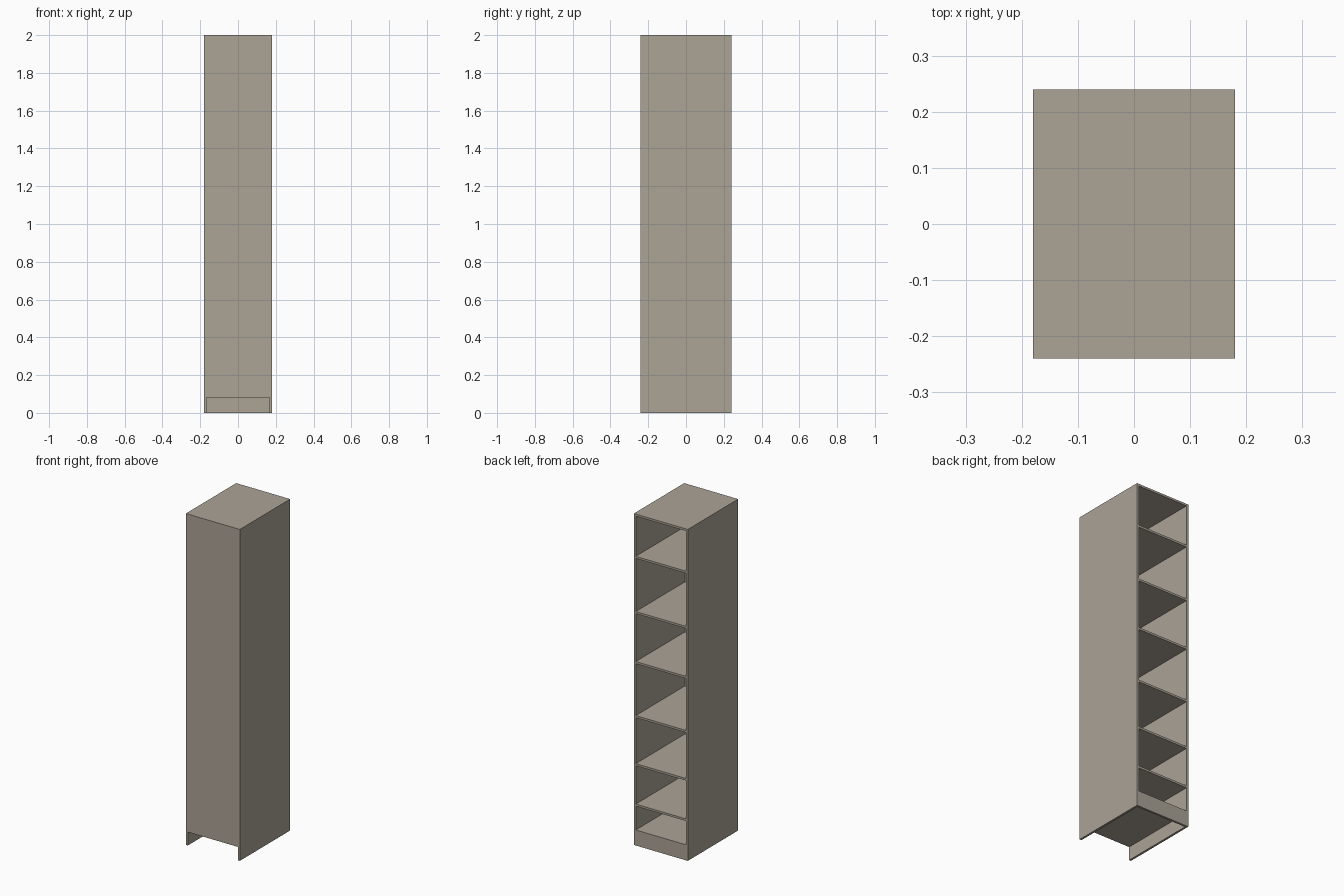
import bpy

if "Cube" in bpy.data.objects:
    bpy.data.objects.remove(bpy.data.objects["Cube"])

# Overall size and board thickness
W, D, H, T = 0.36, 0.48, 2.0, 0.0128
KICK = 0.081          # height of the open toe space
INNER = W - 2 * T     # clear width between the sides

board_mat = bpy.data.materials.new("warm_grey_board")
board_mat.diffuse_color = (0.407, 0.366, 0.305, 1.0)
board_mat.use_nodes = True
board_mat.node_tree.nodes["Principled BSDF"].inputs["Base Color"].default_value = board_mat.diffuse_color


def board(name, x, y, z):
    """Box given by its (min, max) range on each axis."""
    bpy.ops.mesh.primitive_cube_add(
        size=1, location=[(a + b) / 2 for a, b in (x, y, z)])
    ob = bpy.context.object
    ob.name = name
    ob.scale = [b - a for a, b in (x, y, z)]
    bpy.ops.object.transform_apply(location=False, rotation=False, scale=True)
    ob.data.materials.append(board_mat)
    return ob


inside = (-INNER / 2, INNER / 2)

# Full-height side panels
for name, s in (("left_side", -1), ("right_side", 1)):
    xs = sorted((s * W / 2, s * INNER / 2))
    board(name, xs, (-D / 2, D / 2), (0, H))

# Top, closed front above the toe space, and low plinth under the open side
board("top_panel", inside, (-D / 2, D / 2), (H - T, H))
board("front_panel", inside, (-D / 2, -D / 2 + T), (KICK, H - T))
board("plinth", inside, (D / 2 - T, D / 2), (0, KICK))

# Bottom board and shelves, by height of the upper face
for i, top in enumerate((KICK + T, 0.25, 0.494, 0.784, 1.11, 1.412, 1.745)):
    name = "bottom_panel" if i == 0 else f"shelf_{i}"
    board(name, inside, (-D / 2 + T, D / 2), (top - T, top))
